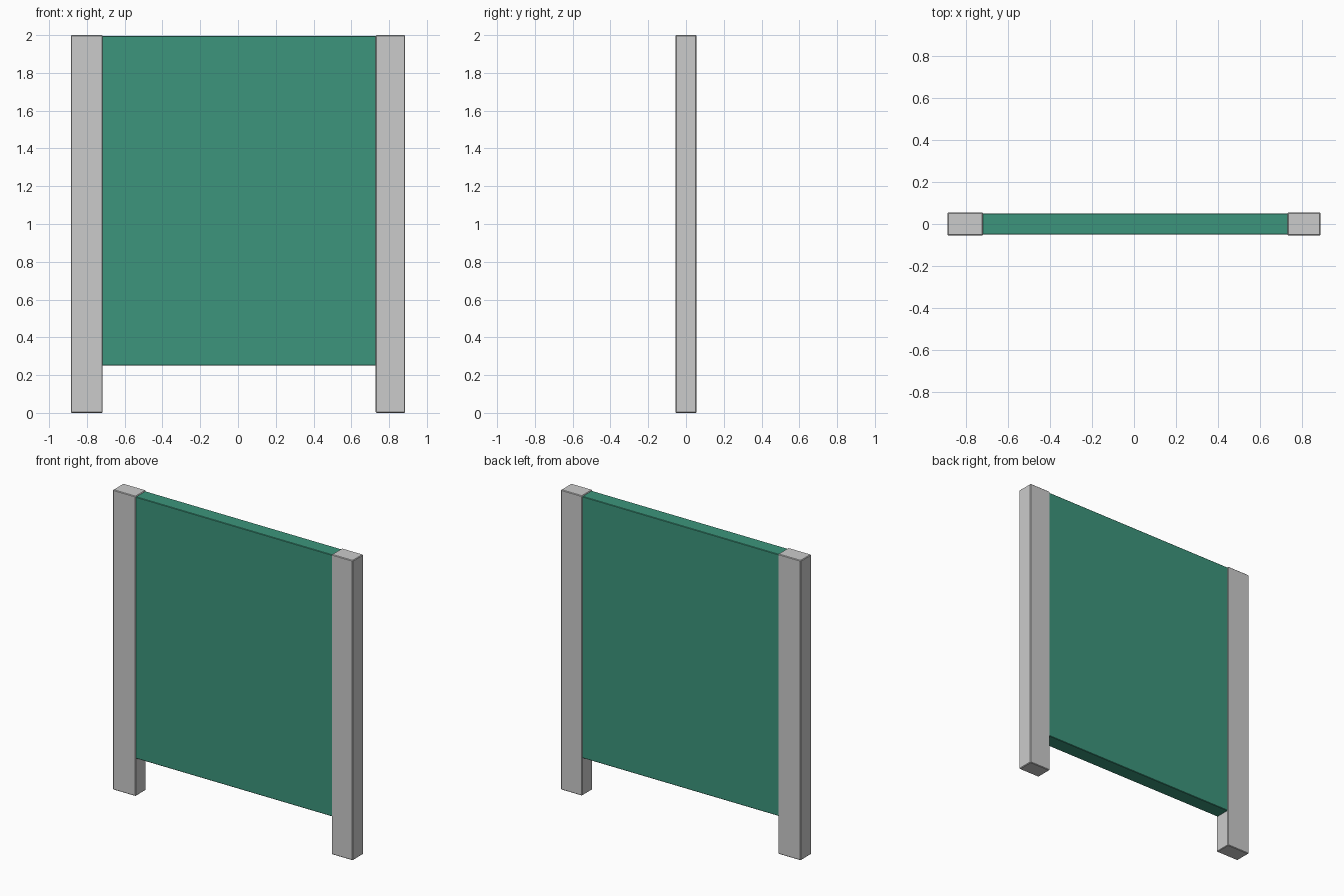
import bpy
import bmesh

if "Cube" in bpy.data.objects:
    bpy.data.objects.remove(bpy.data.objects["Cube"])


def material(name, rgb):
    m = bpy.data.materials.new(name)
    m.diffuse_color = (*rgb, 1.0)
    m.use_nodes = True
    m.node_tree.nodes["Principled BSDF"].inputs["Base Color"].default_value = m.diffuse_color
    return m


def box(name, lo, hi, mat, bevel):
    """Box between two corners with a fine chamfer on all edges."""
    bm = bmesh.new()
    bmesh.ops.create_cube(bm, size=1.0)
    for v in bm.verts:
        v.co = [(a + b) / 2 + c * (b - a) for a, b, c in zip(lo, hi, v.co)]
    if bevel:
        bmesh.ops.bevel(bm, geom=bm.edges[:], offset=bevel, segments=1,
                        affect='EDGES')
    mesh = bpy.data.meshes.new(name)
    bm.to_mesh(mesh)
    bm.free()
    mesh.materials.append(mat)
    obj = bpy.data.objects.new(name, mesh)
    bpy.context.collection.objects.link(obj)
    return obj


grey = material("light grey", (0.6, 0.6, 0.6))
green = material("board green", (0.045, 0.30, 0.20))

# Posts: the left one is slightly wider than the right
for name, x0, x1 in (("left_post", -0.885, -0.717), ("right_post", 0.729, 0.885)):
    box(name, (x0, -0.055, 0.0), (x1, 0.055, 2.0), grey, 0.004)

# Panel, set just inside the post faces and ending in the posts
box("panel", (-0.725, -0.05, 0.25), (0.737, 0.05, 1.995), green, 0.003)
